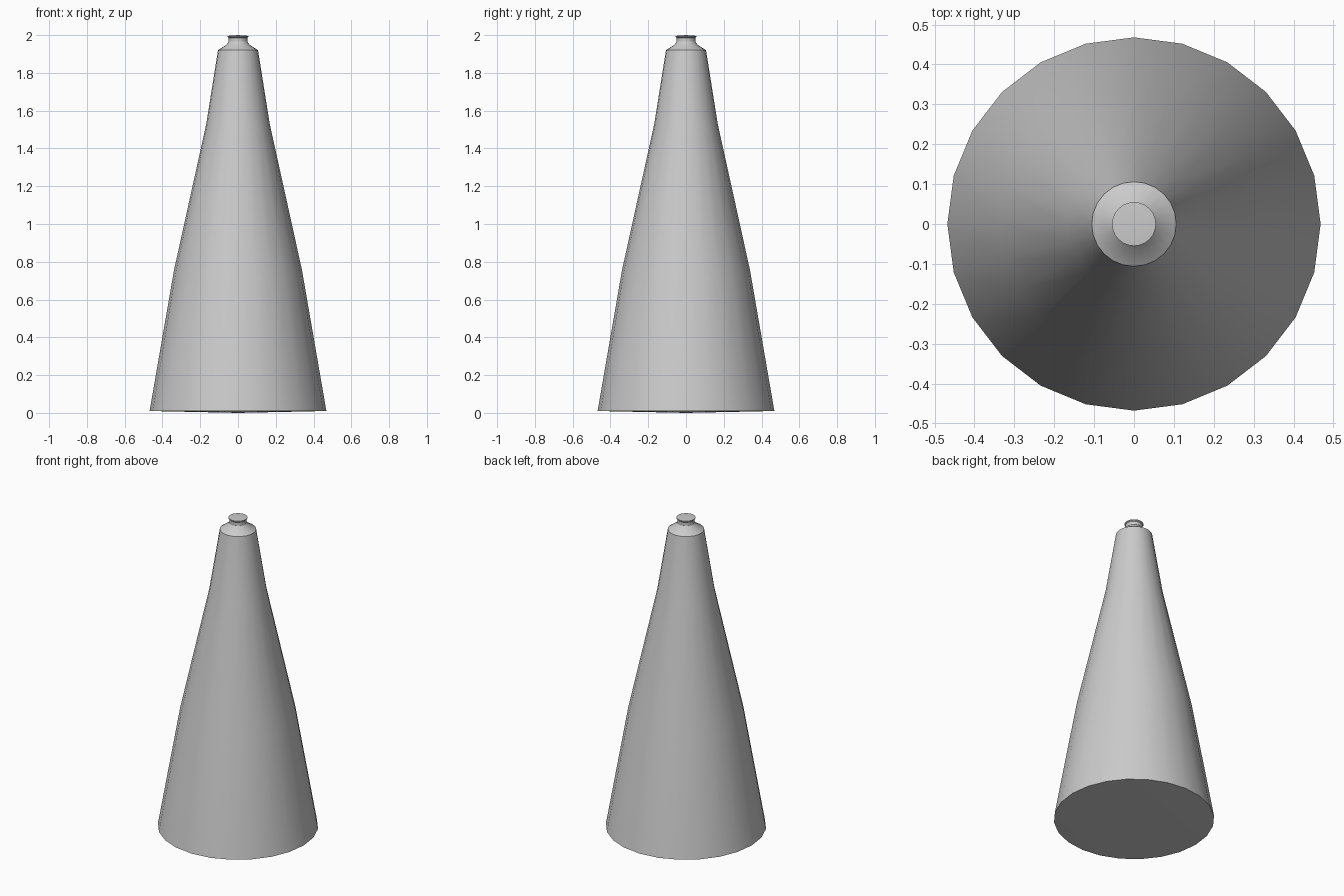
import bpy, bmesh, math

if "Cube" in bpy.data.objects:
    bpy.data.objects.remove(bpy.data.objects["Cube"])

SIDES = 24


def lathe(name, profile):
    """Revolve a (radius, height) profile; radius 0 makes a pole."""
    bm = bmesh.new()
    rings = []
    for r, z in profile:
        n = SIDES if r > 0 else 1
        rings.append([bm.verts.new((r * math.cos(2 * math.pi * i / SIDES),
                                    r * math.sin(2 * math.pi * i / SIDES), z)) for i in range(n)])
    for a, b in zip(rings, rings[1:]):
        for i in range(SIDES):
            j = (i + 1) % SIDES
            if len(a) == 1:
                bm.faces.new((a[0], b[j], b[i]))
            elif len(b) == 1:
                bm.faces.new((a[i], a[j], b[0]))
            else:
                bm.faces.new((a[i], a[j], b[j], b[i]))
    bmesh.ops.recalc_face_normals(bm, faces=bm.faces)
    mesh = bpy.data.meshes.new(name)
    bm.to_mesh(mesh)
    bm.free()
    obj = bpy.data.objects.new(name, mesh)
    bpy.context.collection.objects.link(obj)
    bpy.ops.object.select_all(action='DESELECT')
    obj.select_set(True)
    bpy.context.view_layer.objects.active = obj
    bpy.ops.object.shade_smooth_by_angle(angle=math.radians(30))
    return obj


# Tapered body with shoulder, neck and rimmed tip, on a very shallow base
lathe("tapered_cone", [
    (0, 0.0), (0.468, 0.01), (0.338, 0.76), (0.168, 1.53), (0.106, 1.92),
    (0.06, 1.95), (0.05, 1.965), (0.05, 1.985), (0.055, 1.99), (0.055, 1.996), (0, 2.0)])
